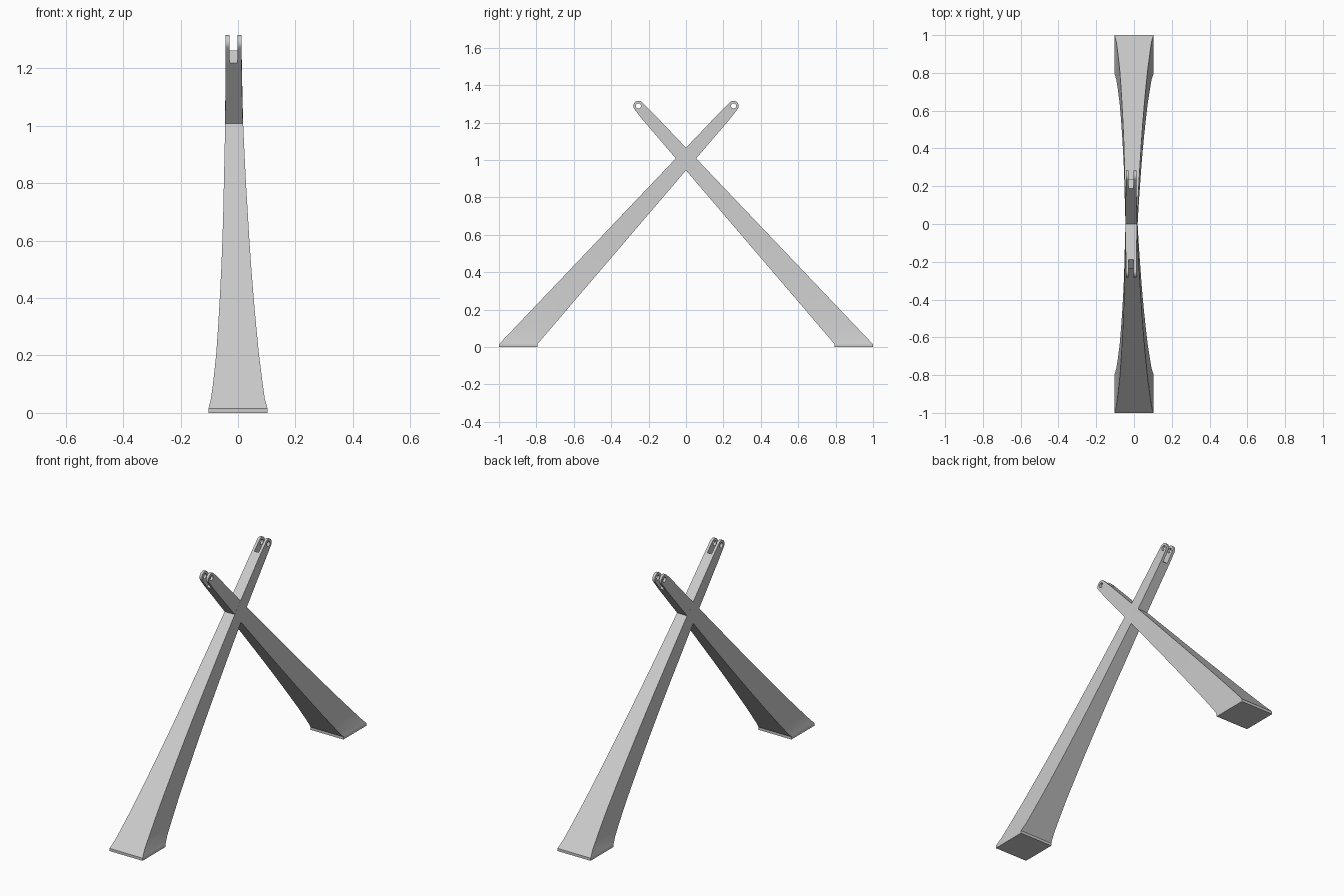
import bpy, bmesh, math
from mathutils import Vector

cube = bpy.data.objects.get("Cube")
if cube:
    bpy.data.objects.remove(cube, do_unlink=True)

grey = bpy.data.materials.new("plain_grey")
grey.use_nodes = True
colour = (0.6, 0.6, 0.6, 1)
grey.diffuse_color = colour
grey.node_tree.nodes["Principled BSDF"].inputs["Base Color"].default_value = colour

# Leg layout in the (y, z) plane
AXIS = Vector((0.666, 0.746)).normalized()
NORMAL = Vector((-AXIS.y, AXIS.x))
TIP = Vector((0.254, 1.289))
TIP_R, HOLE_R = 0.028, 0.014
FORK_BASE = TIP - AXIS * 0.065
UPPER_END = FORK_BASE + NORMAL * 0.032
LOWER_END = FORK_BASE - NORMAL * 0.032
PLATE = 0.015
UPPER_START, LOWER_START = Vector((-1, PLATE)), Vector((-0.795, PLATE))

# Flare of the two sides: height, left x, right x
FLARE = [(0.015, -.103, .103), (0.05, -.094, .093), (0.1, -.087, .086),
         (0.2, -.076, .073), (0.3, -.069, .063), (0.4, -.063, .054),
         (0.5, -.058, .046), (0.6, -.054, .039), (0.7, -.051, .033),
         (0.8, -.049, .027), (0.9, -.0465, .022), (1.0, -.045, .0175),
         (1.12, -.044, .0148), (1.2405, -.0435, .0125)]


def finish(name, bm, side):
    """Place the part on the front (1) or rear (-1) leg."""
    for v in bm.verts:
        v.co.y *= side
    bmesh.ops.recalc_face_normals(bm, faces=bm.faces)
    mesh = bpy.data.meshes.new(name)
    bm.to_mesh(mesh)
    bm.free()
    mesh.materials.append(grey)
    obj = bpy.data.objects.new(name, mesh)
    bpy.context.collection.objects.link(obj)
    bpy.ops.object.select_all(action='DESELECT')
    obj.select_set(True)
    bpy.context.view_layer.objects.active = obj
    bpy.ops.object.shade_smooth_by_angle(angle=math.radians(25))


def leg(name, side):
    """Tapered beam lofted from a flat foot to the fork."""
    bm = bmesh.new()
    sections = [(Vector((-1, 0)), Vector((-0.795, 0)), -.103, .103)]
    z0, z1 = FLARE[0][0], FLARE[-1][0]
    for z, left, right in FLARE:
        t = (z - z0) / (z1 - z0)
        sections.append((UPPER_START.lerp(UPPER_END, t),
                         LOWER_START.lerp(LOWER_END, t), left, right))
    rings = []
    for u, l, a, b in sections:
        corners = ((a, *u), (b, *u), (b, *l), (a, *l))
        rings.append([bm.verts.new(c) for c in corners])
    for lo, hi in zip(rings, rings[1:]):
        for i in range(4):
            j = (i + 1) % 4
            bm.faces.new((lo[i], lo[j], hi[j], hi[i]))
    bm.faces.new(rings[0])
    bm.faces.new(rings[-1])
    # Keep the long corners and the foot rim crisp
    for e in bm.edges:
        if abs(e.verts[0].co.z - PLATE) + abs(e.verts[1].co.z - PLATE) < 1e-5:
            e.smooth = False
    finish(name, bm, side)


def prong(name, side, x0, x1):
    """Round-ended lug with a pin hole."""
    outer, angles = [], []
    for i in range(13):
        a = math.radians(-90 + 15 * i)
        angles.append(a)
        outer.append(TIP + (AXIS * math.cos(a) + NORMAL * math.sin(a)) * TIP_R)
    outer += [outer[-1].lerp(UPPER_END, 0.5), UPPER_END, FORK_BASE,
              LOWER_END, outer[0].lerp(LOWER_END, 0.5)]
    angles += [math.radians(120 + 30 * i) for i in range(5)]
    inner = [TIP + (AXIS * math.cos(a) + NORMAL * math.sin(a)) * HOLE_R
             for a in angles]
    bm = bmesh.new()
    loops = [[bm.verts.new((x, *p)) for p in pts]
             for pts, x in ((outer, x0), (outer, x1), (inner, x1), (inner, x0))]
    n = len(outer)
    for k in range(4):
        a, b = loops[k], loops[(k + 1) % 4]
        for i in range(n):
            j = (i + 1) % n
            bm.faces.new((a[i], a[j], b[j], b[i]))
    finish(name, bm, side)


for label, side in (("front", 1), ("rear", -1)):
    leg(label + "_leg", side)
    prong(label + "_fork_right", side, -.0435, -.029)
    prong(label + "_fork_left", side, -.002, .0125)
